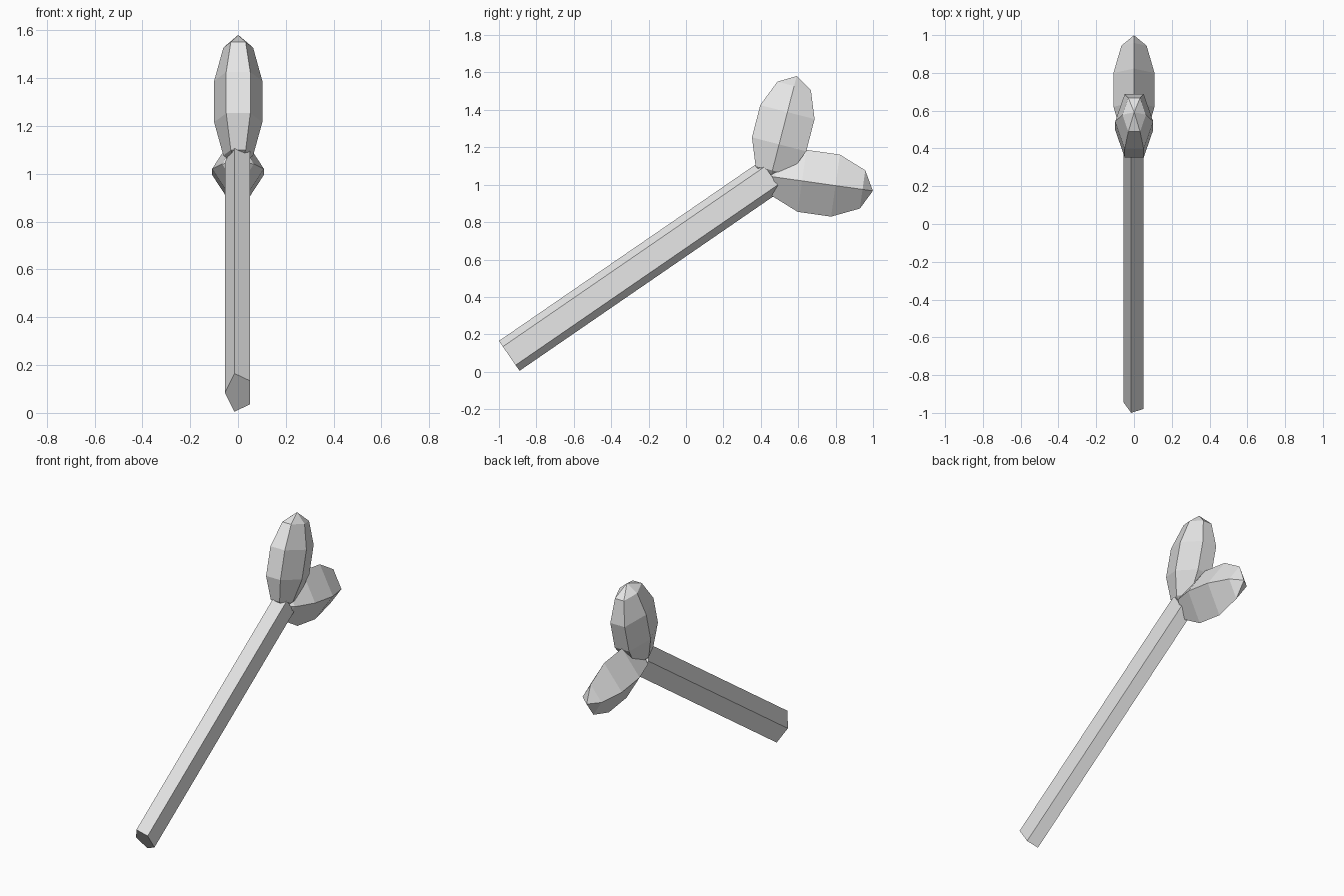
import bpy, bmesh, math
from mathutils import Vector

if "Cube" in bpy.data.objects:
    bpy.data.objects.remove(bpy.data.objects["Cube"])

grey = bpy.data.materials.new("light grey")
grey.diffuse_color = (0.8, 0.8, 0.8, 1)
grey.use_nodes = True
grey.node_tree.nodes["Principled BSDF"].inputs["Base Color"].default_value = grey.diffuse_color


def lathe(name, origin, axis, sides, phase, rx, rp, profile):
    """Sweep an elliptical polygon along an axis in the YZ plane.
    profile: (distance along axis, radius factor); factor 0 makes a pole."""
    origin, a = Vector(origin), Vector((0, *axis)).normalized()
    side, perp = Vector((1, 0, 0)), Vector((0, -a.z, a.y))
    bm = bmesh.new()
    rings = []
    for t, f in profile:
        centre = origin + a * t
        if f < 1e-5:
            rings.append([bm.verts.new(centre)] * sides)
            continue
        ring = []
        for i in range(sides):
            ang = phase + math.tau * i / sides
            ring.append(bm.verts.new(centre + side * (rx * f * math.cos(ang))
                                     + perp * (rp * f * math.sin(ang))))
        rings.append(ring)
    for lo, hi in zip(rings, rings[1:]):
        for i in range(sides):
            j = (i + 1) % sides
            bm.faces.new(list(dict.fromkeys((lo[i], lo[j], hi[j], hi[i]))))
    # Close open ends
    for ring in (rings[0], rings[-1]):
        if ring[0] != ring[1]:
            bm.faces.new(ring)
    bmesh.ops.recalc_face_normals(bm, faces=bm.faces[:])
    mesh = bpy.data.meshes.new(name)
    bm.to_mesh(mesh)
    bm.free()
    mesh.materials.append(grey)
    obj = bpy.data.objects.new(name, mesh)
    bpy.context.collection.objects.link(obj)
    return obj


def pod_profile(half_length, steps=5):
    return [(-half_length * math.cos(math.pi * k / steps),
             math.sin(math.pi * k / steps)) for k in range(steps + 1)]


# Five-sided leaning stem
lathe("stem", (0.003, -0.945, 0.085), (0.825, 0.567), 5, math.pi,
      0.058, 0.102, [(0, 1), (1.70, 1)])

# Upright six-sided pod
lathe("upper_pod", (0.001, 0.52, 1.302), (0.25, 0.97), 6, 0,
      0.106, 0.182, pod_profile(0.288))

# Rear four-sided pod
lathe("rear_pod", (0, 0.71, 1.008), (0.99, -0.14), 4, 0,
      0.114, 0.176, pod_profile(0.292))
